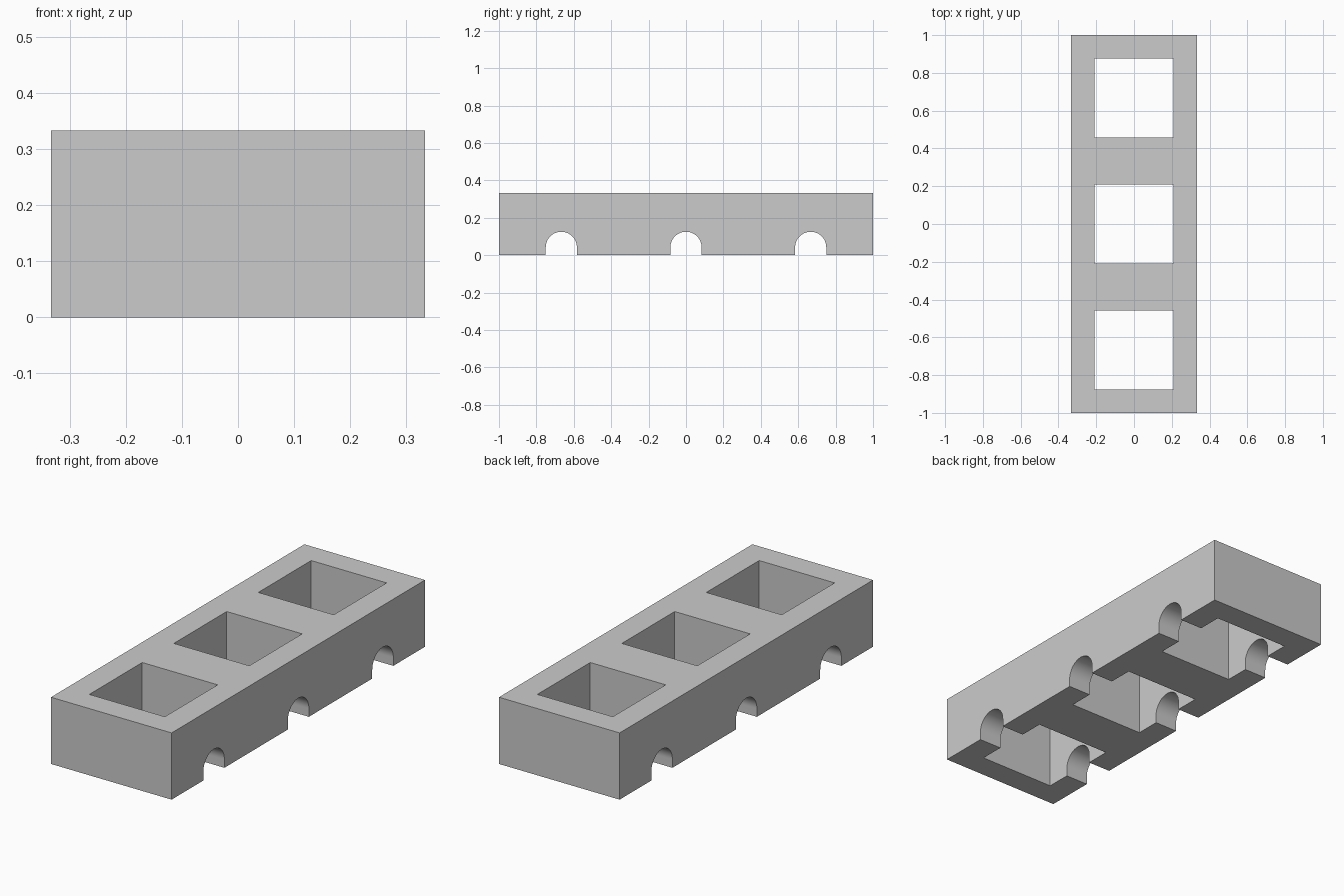
import bpy, bmesh, math
from mathutils import Matrix

if "Cube" in bpy.data.objects:
    bpy.data.objects.remove(bpy.data.objects["Cube"])

W, L, H = 2 / 3, 2.0, 1 / 3       # block size
CELLS = (-2 / 3, 0.0, 2 / 3)      # hole centres along y
HOLE = 0.417                      # square hole width
R, SPRING = 0.0833, 0.0417        # arch radius and height where the curve starts


def finish(bm, name):
    bmesh.ops.recalc_face_normals(bm, faces=bm.faces)
    mesh = bpy.data.meshes.new(name)
    bm.to_mesh(mesh)
    bm.free()
    obj = bpy.data.objects.new(name, mesh)
    bpy.context.collection.objects.link(obj)
    return obj


def box(name, size, centre):
    bm = bmesh.new()
    bmesh.ops.create_cube(bm, size=1, matrix=Matrix.Translation(centre)
                          @ Matrix.Diagonal((*size, 1)))
    return finish(bm, name)


def arch(name, length, y=0.0, along_y=False, segments=32):
    """Round-topped tunnel cutter running along x, or along y."""
    profile = [(-R, -0.1)]
    profile += [(-R * math.cos(math.pi * i / segments),
                 SPRING + R * math.sin(math.pi * i / segments))
                for i in range(segments + 1)]
    profile.append((R, -0.1))
    bm = bmesh.new()
    face = bm.faces.new([bm.verts.new((-length / 2, a, z)) for a, z in profile])
    ext = bmesh.ops.extrude_face_region(bm, geom=[face])["geom"]
    bmesh.ops.translate(bm, vec=(length, 0, 0),
                        verts=[v for v in ext if isinstance(v, bmesh.types.BMVert)])
    if along_y:
        bm.transform(Matrix.Rotation(math.pi / 2, 4, "Z"))
    bm.transform(Matrix.Translation((0, y, 0)))
    return finish(bm, name)


# Solid block
block = box("vented_block", (W, L, H), (0, 0, H / 2))

# Lengthwise channel (blind at both ends), square holes and cross tunnels
cutters = [arch("channel_cutter", 2 * 0.917, along_y=True)]
for y in CELLS:
    cutters.append(box("hole_cutter", (HOLE, HOLE, 1), (0, y, H / 2)))
    cutters.append(arch("tunnel_cutter", W + 0.2, y))

bpy.context.view_layer.objects.active = block
for cutter in cutters:
    cutter.hide_render = True
    mod = block.modifiers.new("cut", "BOOLEAN")
    mod.operation, mod.solver, mod.object = "DIFFERENCE", "EXACT", cutter
    bpy.ops.object.modifier_apply(modifier=mod.name)
    bpy.data.objects.remove(cutter)

# Smooth arches, sharp corners
block.select_set(True)
bpy.ops.object.shade_smooth_by_angle(angle=math.radians(30))
